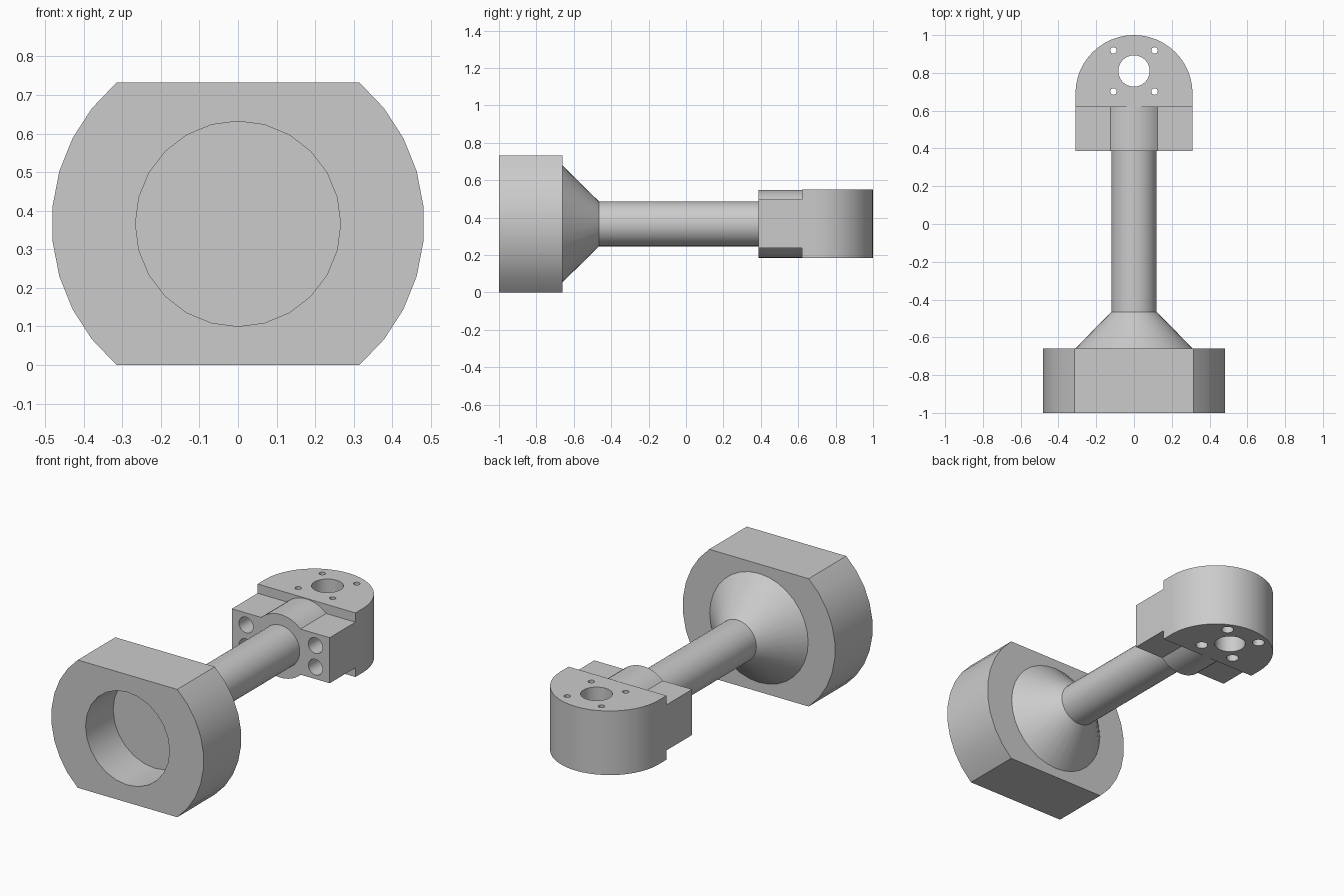
import bpy, bmesh
from math import sin, cos, pi, asin, radians
from mathutils import Matrix, Vector

cube = bpy.data.objects.get("Cube")
if cube:
    bpy.data.objects.remove(cube, do_unlink=True)

ZC = 0.366   # height of the main axis

grey = bpy.data.materials.new("plain grey")
grey.use_nodes = True
grey.diffuse_color = (0.6, 0.6, 0.6, 1)
grey.node_tree.nodes["Principled BSDF"].inputs["Base Color"].default_value = (0.6, 0.6, 0.6, 1)


def new_object(name, bm):
    bmesh.ops.recalc_face_normals(bm, faces=bm.faces)
    mesh = bpy.data.meshes.new(name)
    bm.to_mesh(mesh)
    bm.free()
    mesh.materials.append(grey)
    ob = bpy.data.objects.new(name, mesh)
    bpy.context.collection.objects.link(ob)
    return ob


def prism(name, points, offset):
    """Extrude a closed outline along an offset."""
    bm = bmesh.new()
    face = bm.faces.new([bm.verts.new(p) for p in points])
    out = bmesh.ops.extrude_face_region(bm, geom=[face], use_keep_orig=True)
    verts = [g for g in out["geom"] if isinstance(g, bmesh.types.BMVert)]
    bmesh.ops.translate(bm, verts=verts, vec=Vector(offset))
    return new_object(name, bm)


def rod(name, start, end, r1, r2=None, n=32):
    """Round bar or cone frustum between two points."""
    a, b = Vector(start), Vector(end)
    turn = (b - a).to_track_quat("Z", "Y").to_matrix().to_4x4()
    bm = bmesh.new()
    bmesh.ops.create_cone(bm, cap_ends=True, segments=n, radius1=r1,
                          radius2=r1 if r2 is None else r2, depth=(b - a).length,
                          matrix=Matrix.Translation((a + b) / 2) @ turn)
    return new_object(name, bm)


def combine(target, tool, operation):
    """Apply a boolean and discard the tool."""
    mod = target.modifiers.new("bool", "BOOLEAN")
    mod.operation, mod.solver, mod.object = operation, "EXACT", tool
    bpy.context.view_layer.objects.active = target
    bpy.ops.object.modifier_apply(modifier=mod.name)
    bpy.data.objects.remove(tool, do_unlink=True)


# Base: disc with flat top and bottom, and a round pocket in front
R = 0.483
half = asin(ZC / R)
arc = [-half + 2 * half * i / 9 for i in range(10)]
outline = [(R * cos(a), -1, ZC + R * sin(a)) for a in arc]
outline += [(-x, y, z) for x, y, z in reversed(outline)]
base = prism("base_housing", outline, (0, 0.34, 0))
combine(base, rod("pocket_cutter", (0, -1.1, ZC), (0, -0.75, ZC), 0.266, n=24), "DIFFERENCE")

# Cone and shaft
cone = rod("cone_neck", (0, -0.66, ZC), (0, -0.465, ZC), 0.312, 0.12)
shaft = rod("shaft", (0, -0.47, ZC), (0, 0.45, ZC), 0.12)

# Head: rounded plate, joined with the clamp block and its round boss
W = 0.31
outline = [(-W, 0.62, 0.183), (W, 0.62, 0.183)]
outline += [(W * cos(pi * i / 24), 0.69 + W * sin(pi * i / 24), 0.183) for i in range(25)]
head = prism("head", outline, (0, 0, 0.367))
block = [(-W, 0.387, 0.236), (W, 0.387, 0.236), (W, 0.387, 0.497), (-W, 0.387, 0.497)]
combine(head, prism("clamp_block", block, (0, 0.233, 0)), "UNION")
combine(head, rod("boss", (0, 0.387, ZC), (0, 0.66, ZC), 0.181, n=48), "UNION")

# Head holes: one large bore and four small ones, widened underneath
cy = 0.81
combine(head, rod("bore_cutter", (0, cy, 0), (0, cy, 1), 0.083), "DIFFERENCE")
for sx in (-1, 1):
    for sy in (-1, 1):
        x, y = sx * 0.109, cy + sy * 0.109
        combine(head, rod("bolt_cutter", (x, y, 0), (x, y, 1), 0.017, n=16), "DIFFERENCE")
        combine(head, rod("bolt_recess_cutter", (x, y, 0), (x, y, 0.36), 0.033, n=20), "DIFFERENCE")
        # Screw holes in the front of the clamp block
        x, z = sx * 0.22, ZC + sy * 0.062
        combine(head, rod("screw_cutter", (x, 0.3, z), (x, 0.59, z), 0.045, n=24), "DIFFERENCE")

# Smooth round walls, keep edges sharp
for ob in bpy.context.view_layer.objects:
    ob.select_set(ob in (base, cone, shaft, head))
bpy.context.view_layer.objects.active = base
bpy.ops.object.shade_smooth_by_angle(angle=radians(25))
